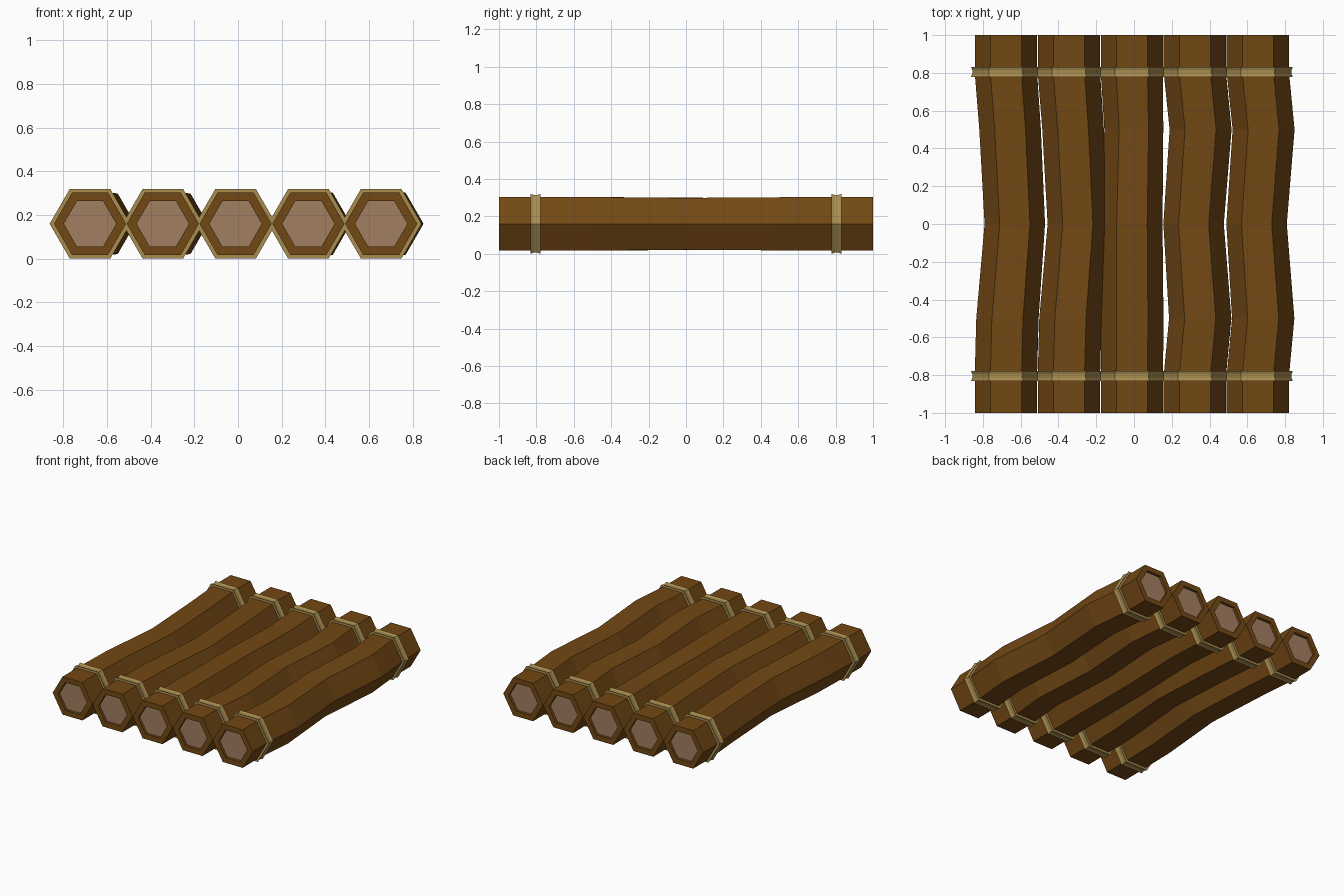
import bpy, bmesh, math

if "Cube" in bpy.data.objects:
    bpy.data.objects.remove(bpy.data.objects["Cube"])

Z = 0.16  # height of every log's axis


def material(name, color):
    m = bpy.data.materials.new(name)
    m.diffuse_color = (*color, 1)
    m.use_nodes = True
    m.node_tree.nodes["Principled BSDF"].inputs["Base Color"].default_value = m.diffuse_color
    return m


bark = material("bark", (0.17, 0.065, 0.007))
core = material("cut_wood", (0.36, 0.21, 0.12))
rope = material("rope", (0.40, 0.27, 0.08))


def loft(name, rings, mats, closed=False):
    """Skin hexagonal rings given as (x, y, radius), running along y."""
    bm = bmesh.new()
    loops = []
    for x, y, r in rings:
        loops.append([bm.verts.new((x + r * math.cos(k * math.pi / 3), y,
                                    Z + r * math.sin(k * math.pi / 3))) for k in range(6)])
    pairs = list(zip(loops, loops[1:]))
    if closed:
        pairs.append((loops[-1], loops[0]))
    for a, b in pairs:
        for k in range(6):
            j = (k + 1) % 6
            bm.faces.new((a[k], a[j], b[j], b[k]))
    if not closed:
        for end in (loops[0], loops[-1]):
            bm.faces.new(end).material_index = 1
    bmesh.ops.recalc_face_normals(bm, faces=bm.faces)
    me = bpy.data.meshes.new(name)
    bm.to_mesh(me)
    bm.free()
    for m in mats:
        me.materials.append(m)
    ob = bpy.data.objects.new(name, me)
    bpy.context.collection.objects.link(ob)
    return ob


# Sideways bend and radius of each log at y = -0.5, 0, 0.5
left_bend = [(0.008, 0.165), (0.047, 0.16), (0.022, 0.163)]
middle_bend = [(0.002, 0.165), (0.0, 0.162), (0.01, 0.156)]
right_bend = [(0.028, 0.165), (-0.007, 0.16), (0.03, 0.164)]
bends = [left_bend, left_bend, middle_bend, right_bend, right_bend]

R, HOLE, DEPTH = 0.165, 0.12, 0.02
for i, bend in enumerate(bends):
    x = -0.678 + i * 0.3335
    # Log with a recessed pale core at both ends
    rings = [(x, -1 + DEPTH, HOLE), (x, -1, HOLE), (x, -1, R), (x, -0.8, R)]
    rings += [(x + dx, y, r) for y, (dx, r) in zip((-0.5, 0, 0.5), bend)]
    rings += [(x, 0.8, R), (x, 1, R), (x, 1, HOLE), (x, 1 - DEPTH, HOLE)]
    loft(f"log_{i + 1}", rings, [bark, core])

    # Rope binding around each end, slightly hollow in the middle
    for side, y in (("front", -0.805), ("back", 0.805)):
        profile = [(-0.027, 0.16), (-0.027, 0.185), (-0.01, 0.178),
                   (0.01, 0.178), (0.027, 0.185), (0.027, 0.16)]
        loft(f"rope_{side}_{i + 1}", [(x, y + dy, r) for dy, r in profile], [rope], True)
